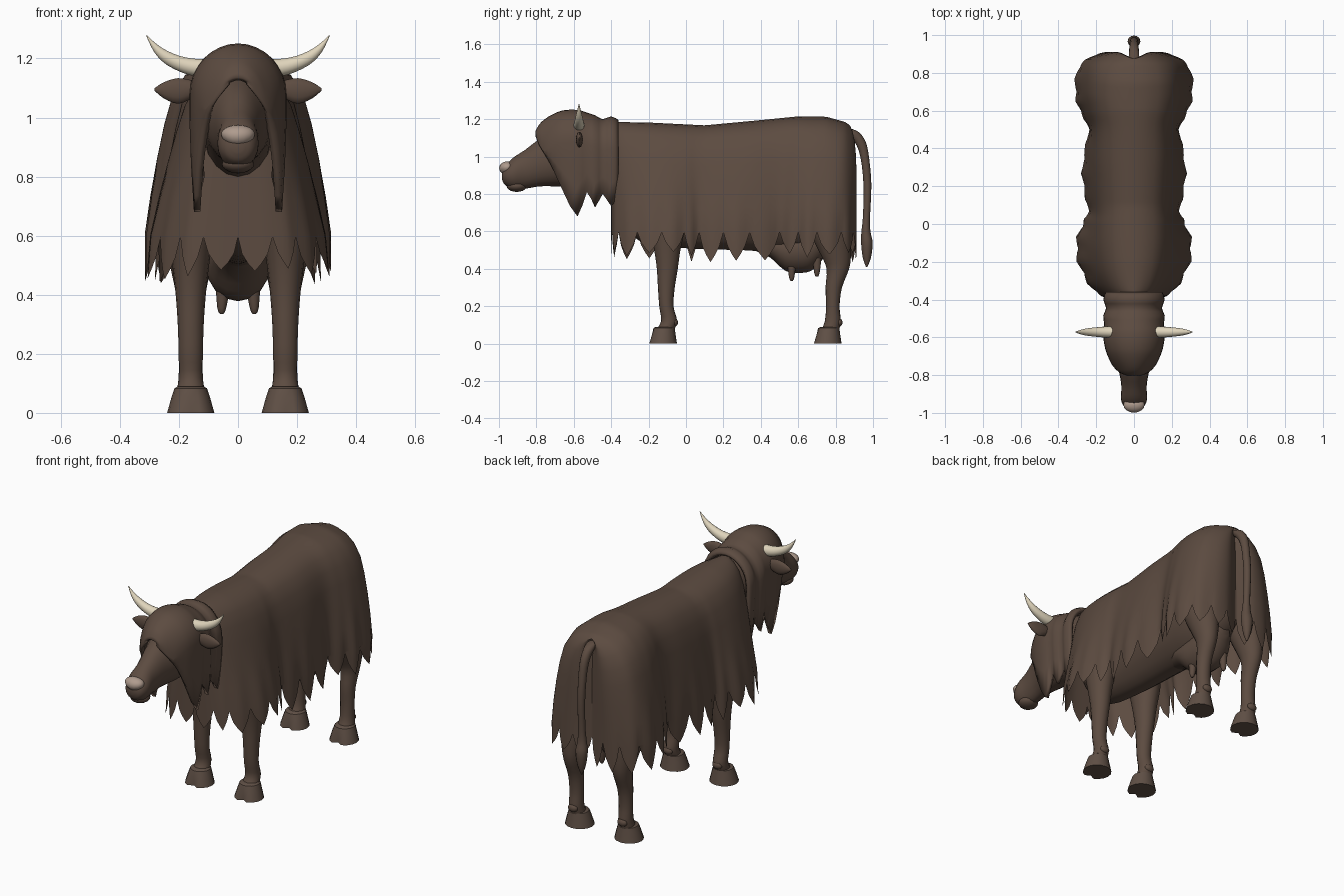
import bpy, bmesh, math, random
from mathutils import Vector

random.seed(4)
cube = bpy.data.objects.get("Cube")
if cube:
    bpy.data.objects.remove(cube, do_unlink=True)


def material(name, rgb):
    m = bpy.data.materials.new(name)
    m.use_nodes = True
    m.diffuse_color = (*rgb, 1)
    m.node_tree.nodes["Principled BSDF"].inputs["Base Color"].default_value = (*rgb, 1)
    return m


BROWN = material("dark brown coat", (0.108, 0.071, 0.052))
HOOF = material("hoof brown", (0.115, 0.079, 0.06))
CREAM = material("cream horn", (0.74, 0.66, 0.5))
NOSE = material("pale nose", (0.43, 0.33, 0.27))


def smooth(points, steps):
    """Catmull-Rom curve through tuples of any length."""
    pts = [Vector(p) for p in points]
    out = []
    for i in range(len(pts) - 1):
        a, b, c, d = pts[max(i - 1, 0)], pts[i], pts[i + 1], pts[min(i + 2, len(pts) - 1)]
        for k in range(steps):
            t = k / steps
            out.append(b + (c - a) * (t / 2) + (a * 2 - b * 5 + c * 4 - d) * (t * t / 2)
                       + (b * 3 - a - c * 3 + d) * (t ** 3 / 2))
    return out + [pts[-1]]


def skin(name, rings, mat, closed=True, caps=True, angle=50):
    """Surface through a series of rings with equal point counts."""
    bm = bmesh.new()
    grid = [[bm.verts.new(p) for p in ring] for ring in rings]
    n = len(grid[0])
    for r, s in zip(grid, grid[1:]):
        for i in range(n if closed else n - 1):
            j = (i + 1) % n
            bm.faces.new((r[i], r[j], s[j], s[i]))
    if caps:
        bm.faces.new(grid[0])
        bm.faces.new(grid[-1])
    bmesh.ops.remove_doubles(bm, verts=bm.verts, dist=0.0002)
    bmesh.ops.recalc_face_normals(bm, faces=bm.faces)
    mesh = bpy.data.meshes.new(name)
    bm.to_mesh(mesh)
    bm.free()
    mesh.materials.append(mat)
    mesh.shade_smooth()
    mesh.set_sharp_from_angle(angle=math.radians(angle))
    ob = bpy.data.objects.new(name, mesh)
    bpy.context.scene.collection.objects.link(ob)
    return ob


def loft(name, axis, rows, mat, sides=16, steps=3, angle=50):
    """Rows are (x, y, z, radius_a, radius_b), rings lie across the axis."""
    u, v = {"X": ((0, 1, 0), (0, 0, 1)), "Y": ((1, 0, 0), (0, 0, 1)),
            "Z": ((1, 0, 0), (0, 1, 0))}[axis]
    u, v = Vector(u), Vector(v)
    rings = []
    for row in smooth(rows, steps):
        centre = Vector(row[:3])
        turns = [k * math.tau / sides for k in range(sides)]
        rings.append([centre + u * (math.cos(a) * row[3]) + v * (math.sin(a) * row[4])
                      for a in turns])
    return skin(name, rings, mat, angle=angle)


def ball(name, centre, radii, mat):
    x, y, z = centre
    rows = [(x, y, z + radii[2] * math.sin(a), radii[0] * math.cos(a), radii[1] * math.cos(a))
            for a in [math.radians(-88 + 17.6 * k) for k in range(11)]]
    return loft(name, "Z", rows, mat, steps=1)


# Inner body
loft("body", "Y", [(0, y, z, a, b) for y, z, a, b in (
    (-.37, .85, .08, .18), (-.25, .83, .15, .28), (0, .83, .17, .32), (.3, .84, .19, .34),
    (.6, .83, .2, .34), (.77, .85, .17, .28), (.84, .86, .08, .18))], BROWN, 24)

# Shaggy coat: plan outline (hem x, y, upper x) lofted up to the spine, with a pointed hem
half = smooth([(0, -.4, 0), (.12, -.395, .1), (.2, -.36, .16), (.27, -.26, .21),
               (.303, -.13, .235), (.275, -.01, .238), (.238, .07, .232), (.265, .2, .24),
               (.265, .34, .25), (.232, .5, .25), (.28, .6, .275), (.305, .7, .295),
               (.285, .83, .28), (.2, .895, .2), (.1, .91, .1), (0, .87, 0)], 6)
outline = half + [Vector((-p.x, p.y, -p.z)) for p in half[-2:0:-1]]
SPINE = ((-.4, 1.185), (-.2, 1.182), (.1, 1.167), (.4, 1.195), (.6, 1.215), (.75, 1.213),
         (.85, 1.185), (.93, 1.13))
STRAND = 6
depths = [random.uniform(.1, .165) for _ in range(len(outline) // STRAND + 1)]


def spine(y):
    y = min(max(y, SPINE[0][0]), SPINE[-1][0])
    for (a, za), (b, zb) in zip(SPINE, SPINE[1:]):
        if y <= b:
            return za + (zb - za) * (y - a) / (b - a)
    return SPINE[-1][1]


coat = []
PROFILE = ((1, 1, 0), (1.02, 1, .15), (.98, 1, .33), (.92, 1, .5), (.84, 1, .67),
           (.755, .995, .8), (.61, .985, .9), (.43, .97, .96), (.2, .955, .99), (0, .945, 1))
for level, (sx, sy, h) in enumerate(PROFILE):
    ring = []
    for j, p in enumerate(outline):
        tip = 1 - abs(j % STRAND - STRAND / 2) / (STRAND / 2)
        y = .25 + (p.y - .25) * sy
        z = .5 + (spine(y) - .5) * h
        puff = 1 + (.07 * tip - .025) * max(0, 1 - level / 3)
        x = p.x + (p.z - p.x) * min(h * 1.25, 1)
        if level == 0:
            z = .595 - depths[j // STRAND] * tip ** .65
        ring.append((x * sx * puff, y, z))
    coat.append(ring)
skin("shaggy_coat", coat, BROWN, caps=False)

# Legs and cloven hooves
FRONT = ((.07, -.115, .048, .048), (.12, -.09, .041, .043), (.2, -.105, .041, .038),
         (.3, -.105, .044, .045), (.4, -.1, .051, .056), (.5, -.1, .062, .07),
         (.65, -.1, .08, .1), (.75, -.1, .07, .09))
REAR = ((.07, .77, .048, .048), (.12, .785, .041, .043), (.2, .785, .04, .036),
        (.3, .79, .042, .044), (.4, .812, .05, .06), (.48, .8, .066, .082),
        (.6, .77, .09, .11), (.75, .74, .09, .12))
for end, rows, hoof_y in (("front", FRONT, -.125), ("rear", REAR, .755)):
    for side, s in (("left", 1), ("right", -1)):
        x = s * .16
        loft(f"{end}_{side}_leg", "Z", [(x, y, z, a, b) for z, y, a, b in rows], BROWN)
        ball(f"{end}_{side}_dewclaw", (x, hoof_y + .064, .113), (.03, .018, .022), BROWN)
        hoof = loft(f"{end}_{side}_hoof", "Z", [
            (x, hoof_y, 0, .08, .077), (x, hoof_y + .004, .05, .066, .065),
            (x, hoof_y + .008, .083, .055, .057), (x, hoof_y + .012, .09, .044, .046)],
            HOOF, steps=1, angle=35)
        for v in hoof.data.vertices:
            if abs(v.co.x - x) < .005 and v.co.y < hoof_y and v.co.z < .06:
                v.co.y += .025 - v.co.z * .4

# Udder blending into the belly, with four teats
loft("udder", "Y", [(0, y, z, a, b) for y, z, a, b in (
    (.36, .56, .06, .06), (.45, .53, .09, .07), (.53, .5, .105, .11), (.6, .5, .108, .122),
    (.67, .51, .105, .12), (.73, .54, .08, .09), (.77, .57, .04, .04))], BROWN)
for s in (1, -1):
    for n, y, z in (("front", .565, .335), ("rear", .7, .358)):
        loft(f"{n}_teat_{s}", "Z", [(s * .055, y, z, .006, .006), (s * .055, y, z + .02, .015, .015),
                                    (s * .05, y, z + .1, .026, .026)], BROWN, 10)

# Tail with a tassel
loft("tail", "Z", [(0, y, z, a, b) for z, y, a, b in (
    (.41, .966, .004, .004), (.46, .967, .022, .022), (.54, .967, .034, .031),
    (.6, .962, .026, .024), (.68, .965, .02, .019), (.85, .97, .021, .021),
    (1, .955, .023, .023), (1.08, .93, .025, .03), (1.13, .885, .028, .04),
    (1.15, .84, .026, .04))], BROWN, 12)

# Head and neck
loft("head", "Y", [(0, y, z, a, b) for y, z, a, b in (
    (-.985, .9, .018, .018), (-.975, .898, .043, .042), (-.955, .902, .06, .062),
    (-.92, .911, .07, .086), (-.86, .932, .067, .104), (-.78, .968, .08, .127),
    (-.68, .99, .11, .15), (-.55, 1.01, .125, .175), (-.4, .99, .125, .19),
    (-.25, .93, .11, .18))], BROWN, 20)
ball("lower_lip", (0, -.905, .842), (.054, .054, .031), BROWN)
nose = ball("nose", (0, -.957, .938), (.056, .042, .036), NOSE)
for v in nose.data.vertices:
    v.co.x *= 1 + (v.co.z - .938) * 5

# Hair hood with a parted fringe and hanging locks
hood = []
for y, top, w, hem in smooth(((-.805, 1.135, .035, 1.11), (-.785, 1.172, .078, 1.06),
                              (-.755, 1.2, .11, 1.01), (-.715, 1.225, .132, .94),
                              (-.66, 1.247, .153, .82), (-.58, 1.25, .164, .68),
                              (-.53, 1.235, .158, .81), (-.485, 1.22, .163, .73),
                              (-.445, 1.2, .148, .8), (-.4, 1.215, .163, .735),
                              (-.36, 1.195, .15, .79)), 2):
    shoulder = max(hem + .01, top - .17)
    arch = [(w * math.cos(a), shoulder + (top - shoulder) * math.sin(a))
            for a in [k * math.pi / 16 for k in range(17)]]
    side = [(w * .91, hem), (w * .97, hem * .6 + shoulder * .4), (w, hem * .25 + shoulder * .75)]
    section = side + arch + [(-x, z) for x, z in reversed(side)]
    hood.append([(x, y, z) for x, z in section])
hair = skin("hair_hood", hood, BROWN, closed=False, caps=False)
shell = hair.modifiers.new("thickness", "SOLIDIFY")
shell.thickness = .022
shell.offset = -1

# Ears and horns
for side, s in (("left", 1), ("right", -1)):
    loft(f"{side}_ear", "X", [(s * x, -.57, z, a, b) for x, z, a, b in (
        (.13, 1.1, .013, .018), (.165, 1.094, .018, .034), (.205, 1.09, .018, .043),
        (.25, 1.092, .013, .028), (.283, 1.095, .003, .004))], BROWN, 12)
    loft(f"{side}_horn", "X", [(s * x, -.572, z, a, b) for x, z, a, b in (
        (.1, 1.168, .03, .031), (.15, 1.17, .029, .03), (.2, 1.183, .025, .027),
        (.25, 1.208, .019, .024), (.285, 1.24, .011, .017), (.31, 1.278, .002, .003))],
        CREAM, 14)
